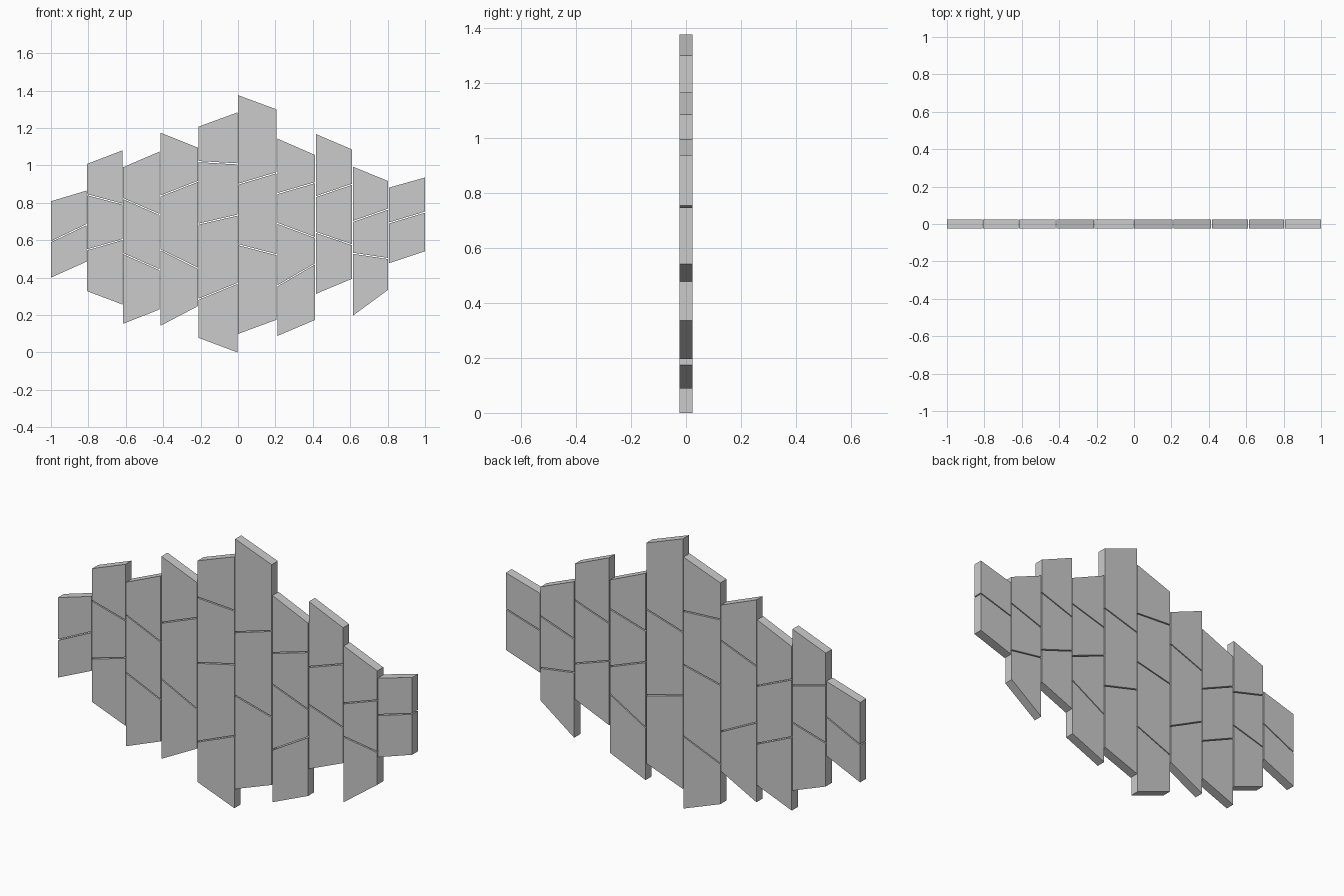
import bpy, bmesh

if "Cube" in bpy.data.objects:
    bpy.data.objects.remove(bpy.data.objects["Cube"])

HALF_DEPTH = 0.0245
GAP_X, GAP_Z = 0.004, 0.006

# Column borders along x
edges = [-1.0, -0.808, -0.616, -0.417, -0.213, -0.001, 0.209, 0.415, 0.612, 0.805, 1.0]

# Slanted lines (left z, right z) of each column: top, cuts, bottom
columns = [
    [(.808, .865), (.592, .683), (.400, .485)],
    [(1.008, 1.080), (.843, .793), (.549, .603), (.327, .256)],
    [(.990, 1.074), (.822, .737), (.528, .442), (.153, .230)],
    [(1.175, 1.095), (.836, .914), (.549, .450), (.142, .247)],
    [(1.207, 1.283), (1.020, 1.008), (.686, .734), (.284, .369), (.078, .0)],
    [(1.375, 1.299), (.899, .961), (.576, .522), (.099, .175)],
    [(1.143, 1.055), (.849, .908), (.690, .614), (.356, .474), (.088, .174)],
    [(1.167, 1.085), (.833, .899), (.641, .576), (.313, .394)],
    [(.993, .916), (.700, .766), (.530, .502), (.196, .335)],
    [(.881, .935), (.692, .750), (.477, .541)],
]


def panel(name, x0, x1, top, bottom):
    """Flat four-sided board extruded along y."""
    bm = bmesh.new()
    profile = [(x0, bottom[0]), (x1, bottom[1]), (x1, top[1]), (x0, top[0])]
    face = bm.faces.new([bm.verts.new((x, -HALF_DEPTH, z)) for x, z in profile])
    ext = bmesh.ops.extrude_face_region(bm, geom=[face])
    moved = [v for v in ext["geom"] if isinstance(v, bmesh.types.BMVert)]
    bmesh.ops.translate(bm, verts=moved, vec=(0, 2 * HALF_DEPTH, 0))
    bmesh.ops.recalc_face_normals(bm, faces=bm.faces)
    mesh = bpy.data.meshes.new(name)
    bm.to_mesh(mesh)
    bm.free()
    bpy.context.collection.objects.link(bpy.data.objects.new(name, mesh))


# Boards, column by column, with thin gaps between neighbours
for c, lines in enumerate(columns):
    x0 = edges[c] + (GAP_X / 2 if c > 0 else 0)
    x1 = edges[c + 1] - (GAP_X / 2 if c < len(columns) - 1 else 0)
    last = len(lines) - 2
    for r in range(last + 1):
        dt = GAP_Z / 2 if r > 0 else 0
        db = GAP_Z / 2 if r < last else 0
        top = [z - dt for z in lines[r]]
        bottom = [z + db for z in lines[r + 1]]
        panel(f"wall_panel_{c + 1}_{r + 1}", x0, x1, top, bottom)
